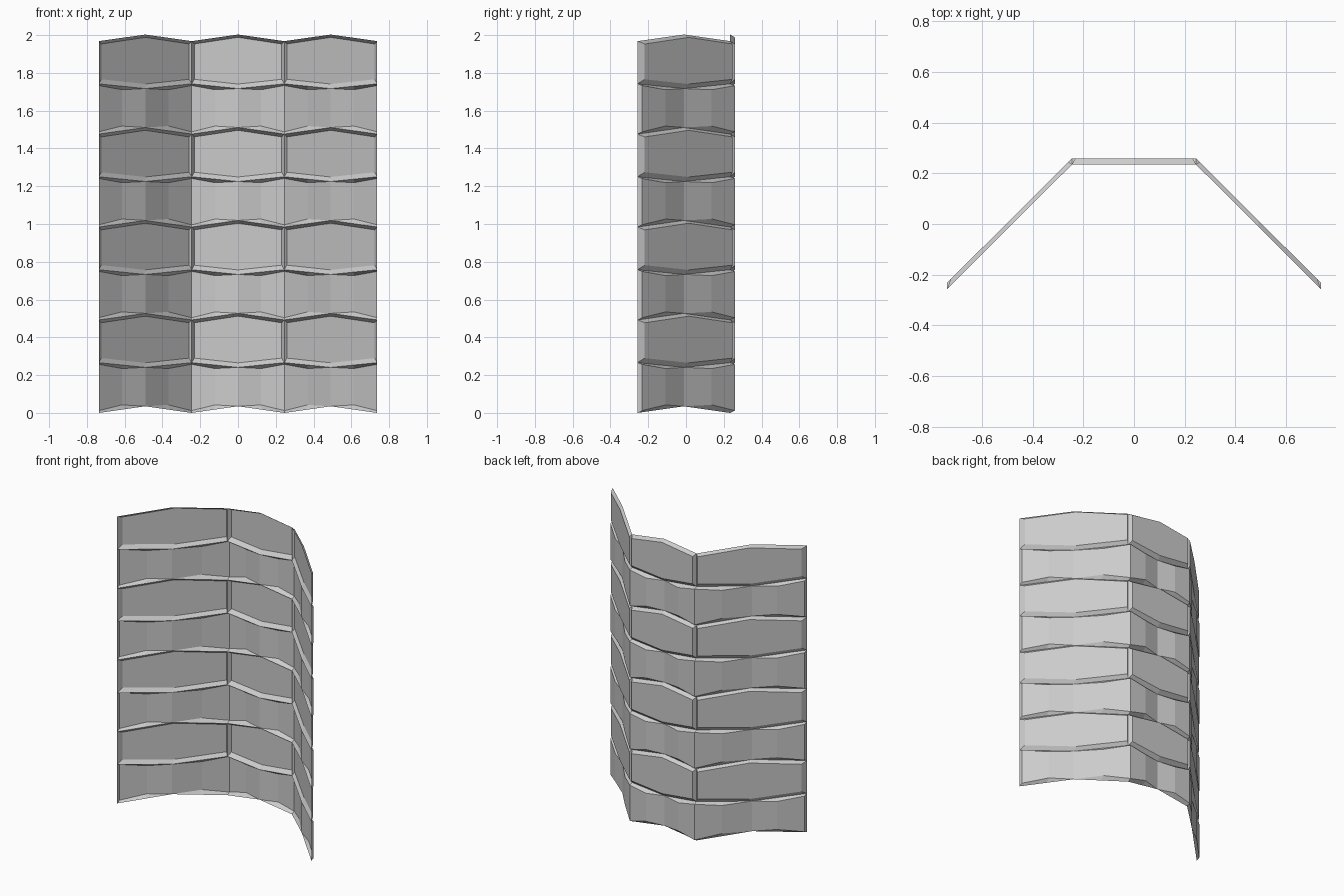
import bpy, bmesh
from mathutils import Vector

cube = bpy.data.objects.get("Cube")
if cube:
    bpy.data.objects.remove(cube, do_unlink=True)

grey = bpy.data.materials.new("plain grey")
grey.use_nodes = True
GREY = (0.6, 0.6, 0.6, 1)
grey.diffuse_color = GREY
grey.node_tree.nodes["Principled BSDF"].inputs["Base Color"].default_value = GREY

DEPTH = 0.025     # how far each pan is pressed back
PERIOD = 0.492    # one folded course plus one flat course
COURSES = 4


def low_rim(u):
    return 0.035 * (1 - abs(u))


def mid_rim(u):
    return 0.266 - 0.025 * (1 - abs(u))


def add_pan(bm, place, base, columns, wall_left, wall_right):
    """Columns: rim u, pan u, depth, rim bottom, rim top, bottom inset, top inset."""
    rows = []
    for ru, pu, d, z0, z1, i0, i1 in columns:
        spots = [(ru, 0, z0), (pu, d, z0 + i0), (pu, d, z1 - i1), (ru, 0, z1)]
        rows.append([bm.verts.new(place(u, dep, base + z)) for u, dep, z in spots])
    for a, b in zip(rows, rows[1:]):
        for k in range(3):
            bm.faces.new((a[k], b[k], b[k + 1], a[k + 1]))
    if wall_left:
        bm.faces.new(rows[0])
    if wall_right:
        bm.faces.new(rows[-1][::-1])


def add_panel(name, start, end, outer_left, outer_right):
    start, end = Vector(start), Vector(end)

    def place(u, d, z):
        p = start.lerp(end, (u + 1) / 2)
        return (p.x, p.y + DEPTH * d, z)

    # folded course: ridge in the middle, deepest at the quarter points
    folded = []
    for u, d, inset in ((-1, 1, 0.012), (-0.5, 1, 0.025), (0, 0, 0), (0.5, 1, 0.025), (1, 1, 0.012)):
        folded.append((u, u, d, low_rim(u), mid_rim(u), inset, inset * 0.75))
    # flat course: six-sided pan with a sloped rim all round
    flat = [(u, u * 0.945, 1, mid_rim(u), PERIOD + low_rim(u), 0.024, 0.015) for u in (-1, 0, 1)]

    bm = bmesh.new()
    for i in range(COURSES):
        add_pan(bm, place, i * PERIOD, folded, outer_left, outer_right)
        add_pan(bm, place, i * PERIOD, flat, True, True)
    bmesh.ops.remove_doubles(bm, verts=bm.verts, dist=0.0005)
    bmesh.ops.dissolve_degenerate(bm, edges=bm.edges, dist=0.0005)
    mesh = bpy.data.meshes.new(name)
    bm.to_mesh(mesh)
    bm.free()
    mesh.materials.append(grey)
    bpy.context.collection.objects.link(bpy.data.objects.new(name, mesh))


# Three joined panels, the outer two swept forward
add_panel("right_panel", (-0.737, -0.257), (-0.245, 0.234), True, False)
add_panel("centre_panel", (-0.245, 0.234), (0.245, 0.234), False, False)
add_panel("left_panel", (0.245, 0.234), (0.737, -0.257), False, True)
